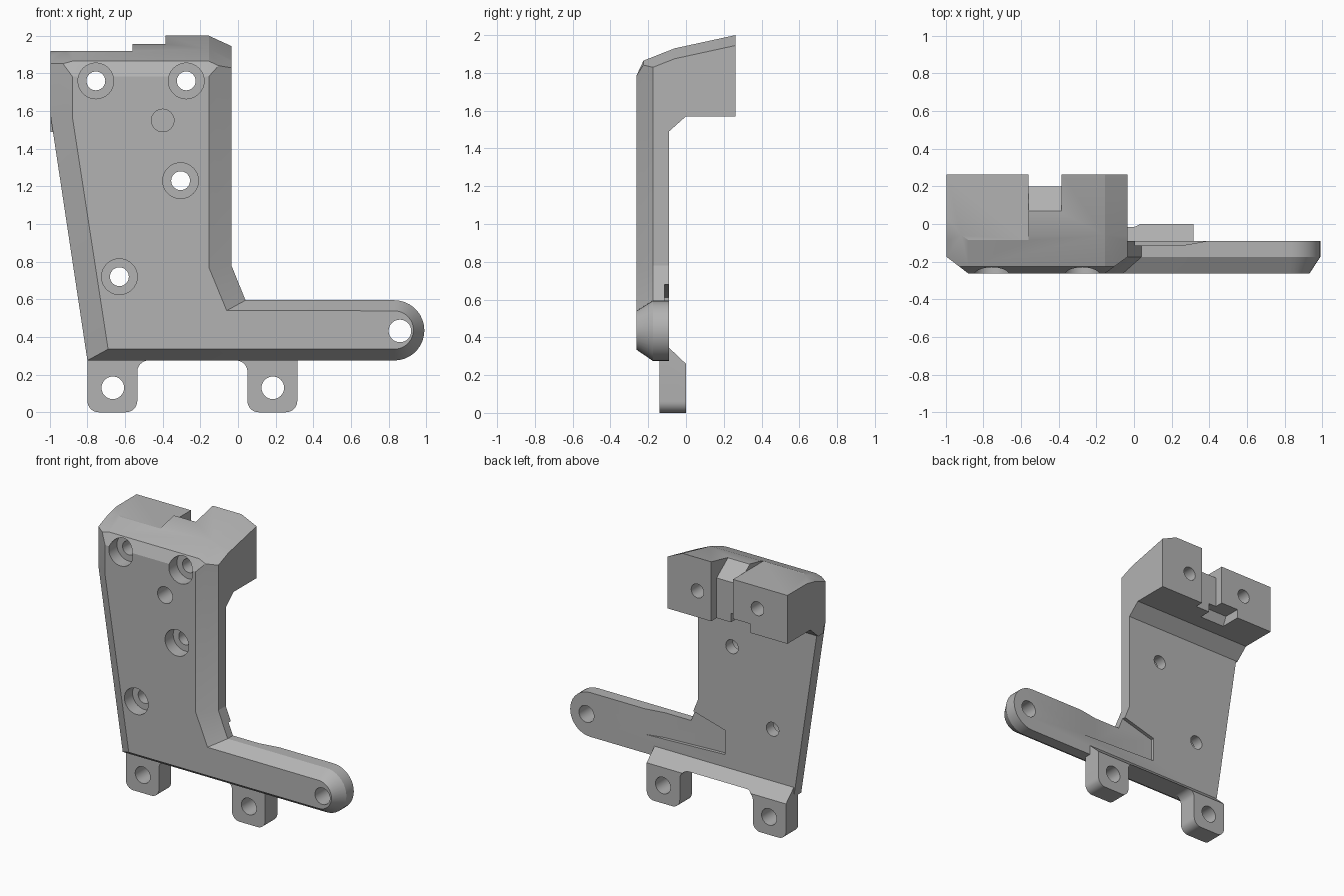
import bpy, bmesh, math

if "Cube" in bpy.data.objects:
    bpy.data.objects.remove(bpy.data.objects["Cube"], do_unlink=True)

grey = bpy.data.materials.new("plain_grey")
grey.use_nodes = True
COLOUR = (0.45, 0.45, 0.45, 1)
grey.diffuse_color = COLOUR
grey.node_tree.nodes["Principled BSDF"].inputs["Base Color"].default_value = COLOUR


def loft(name, rings):
    """Solid skinned through closed rings of equal length."""
    bm = bmesh.new()
    loops = [[bm.verts.new(p) for p in ring] for ring in rings]
    n = len(loops[0])
    for a, b in zip(loops, loops[1:]):
        for i in range(n):
            j = (i + 1) % n
            bm.faces.new((a[i], a[j], b[j], b[i]))
    bm.faces.new(loops[0])
    bm.faces.new(loops[-1])
    bmesh.ops.recalc_face_normals(bm, faces=bm.faces)
    mesh = bpy.data.meshes.new(name)
    bm.to_mesh(mesh)
    bm.free()
    mesh.materials.append(grey)
    ob = bpy.data.objects.new(name, mesh)
    bpy.context.collection.objects.link(ob)
    return ob


def at_y(pts, y):
    return [(x, y, z) for x, z in pts]


def at_x(pts, x, dz=0):
    return [(x, y, z + dz) for y, z in pts]


def arc(cx, cz, r, start, end, n):
    step = (end - start) / n
    return [(cx + r * math.cos(math.radians(start + step * i)),
             cz + r * math.sin(math.radians(start + step * i))) for i in range(n + 1)]


def combine(ob, tool, operation="DIFFERENCE"):
    """Apply a boolean and discard the tool."""
    mod = ob.modifiers.new("cut", "BOOLEAN")
    mod.operation, mod.solver, mod.object = operation, "EXACT", tool
    bpy.ops.object.select_all(action="DESELECT")
    bpy.context.view_layer.objects.active = ob
    ob.select_set(True)
    bpy.ops.object.modifier_apply(modifier=mod.name)
    bpy.data.objects.remove(tool, do_unlink=True)


def drill(ob, x, z, r, y0=-0.5, y1=0.5):
    ring = arc(x, z, r, 0, 360, 32)[:-1]
    combine(ob, loft("drill", [at_y(ring, y0), at_y(ring, y1)]))


def smooth(ob):
    bpy.ops.object.select_all(action="DESELECT")
    bpy.context.view_layer.objects.active = ob
    ob.select_set(True)
    bpy.ops.object.shade_smooth_by_angle(angle=math.radians(20))


# L-shaped plate with bevelled front
outer = [(-0.8, 0.275)] + arc(0.83, 0.435, 0.16, -90, 90, 18) + [
    (0.04, 0.595), (-0.035, 0.78), (-0.035, 2.1), (-0.995, 2.1), (-0.995, 1.57)]
inner = [(-0.69, 0.335)] + arc(0.83, 0.437, 0.102, -90, 90, 18) + [
    (-0.06, 0.54), (-0.155, 0.77), (-0.155, 2.1), (-0.88, 2.1), (-0.88, 1.57)]
bracket = loft("bracket_plate", [at_y(inner, -0.263), at_y(outer, -0.175), at_y(outer, -0.09)])

# Overhanging head block
head = [(-0.15, 1.49), (-0.09, 1.49), (0, 1.57), (0.262, 1.57), (0.262, 2.1), (-0.15, 2.1)]
combine(bracket, loft("head", [at_x(head, -0.995), at_x(head, -0.035)]), "UNION")

# Sloped roof, falling away at both sides
roof = [(-0.3, 1.705), (-0.225, 1.865), (-0.06, 1.93), (0.4, 2.03), (0.4, 2.4), (-0.3, 2.4)]
combine(bracket, loft("roof_cut", [at_x(roof, -1.1, -0.06), at_x(roof, -0.88),
                                   at_x(roof, -0.155), at_x(roof, 0.1, -0.117)]))

# Lower roof on one half, then the rear slot
low = [(-0.5, 1.92), (0.5, 1.92), (0.5, 2.4), (-0.5, 2.4)]
combine(bracket, loft("low_cut", [at_x(low, -1.2), at_x(low, -0.56)]))
slot = [(-0.4, 2.4), (-0.4, 1.956), (0.07, 1.956), (0.2, 1.86), (0.2, 1.4), (0.4, 1.4), (0.4, 2.4)]
combine(bracket, loft("slot_cut", [at_x(slot, -0.56), at_x(slot, -0.385)]))
relief = [(0.08, 1.5), (0.4, 1.5), (0.4, 1.635), (0.14, 1.635)]
combine(bracket, loft("relief_cut", [at_x(relief, -0.7), at_x(relief, -0.5)]))

# Shallow ramped pocket in the back of the foot
floor = [(-0.25, 0.61), (-0.25, 0.435), (0.25, 0.415), (0.25, 0.7), (0, 0.68)]
mouth = [(-0.25, 0.61), (-0.25, 0.435), (0.42, 0.41), (0.42, 0.7), (0, 0.68)]
combine(bracket, loft("pocket_cut", [at_y(floor, -0.115), at_y(mouth, -0.085)]))

# Counterbored screw holes, blind hole and foot hole
for x, z in [(-0.755, 1.76), (-0.275, 1.76), (-0.305, 1.23), (-0.63, 0.72)]:
    drill(bracket, x, z, 0.095, -0.5, -0.17)
    drill(bracket, x, z, 0.05)
drill(bracket, -0.4, 1.55, 0.06, -0.5, -0.12)
drill(bracket, 0.86, 0.432, 0.06)
smooth(bracket)

# Rear ledge with two hanging tabs
R = 0.06
outline = [(-0.8, 0.345)]
outline += arc(-0.8 + R, R, R, 180, 270, 8) + arc(-0.535 - R, R, R, 270, 360, 8)
outline += arc(-0.535 + R, 0.275 - R, R, 180, 90, 8) + arc(0.05 - R, 0.275 - R, R, 90, 0, 8)
outline += arc(0.05 + R, R, R, 180, 270, 8) + arc(0.315 - R, R, R, 270, 360, 8)
outline += [(0.315, 0.345)]
tabs = loft("mounting_tabs", [at_y(outline, -0.14), at_y(outline, 0)])
chamfer = [(-0.09, 0.345), (0.01, 0.25), (0.1, 0.25), (0.1, 0.5), (-0.09, 0.5)]
combine(tabs, loft("chamfer_cut", [at_x(chamfer, -1), at_x(chamfer, 1)]))
for x in (-0.665, 0.185):
    drill(tabs, x, 0.13, 0.06)
smooth(tabs)
